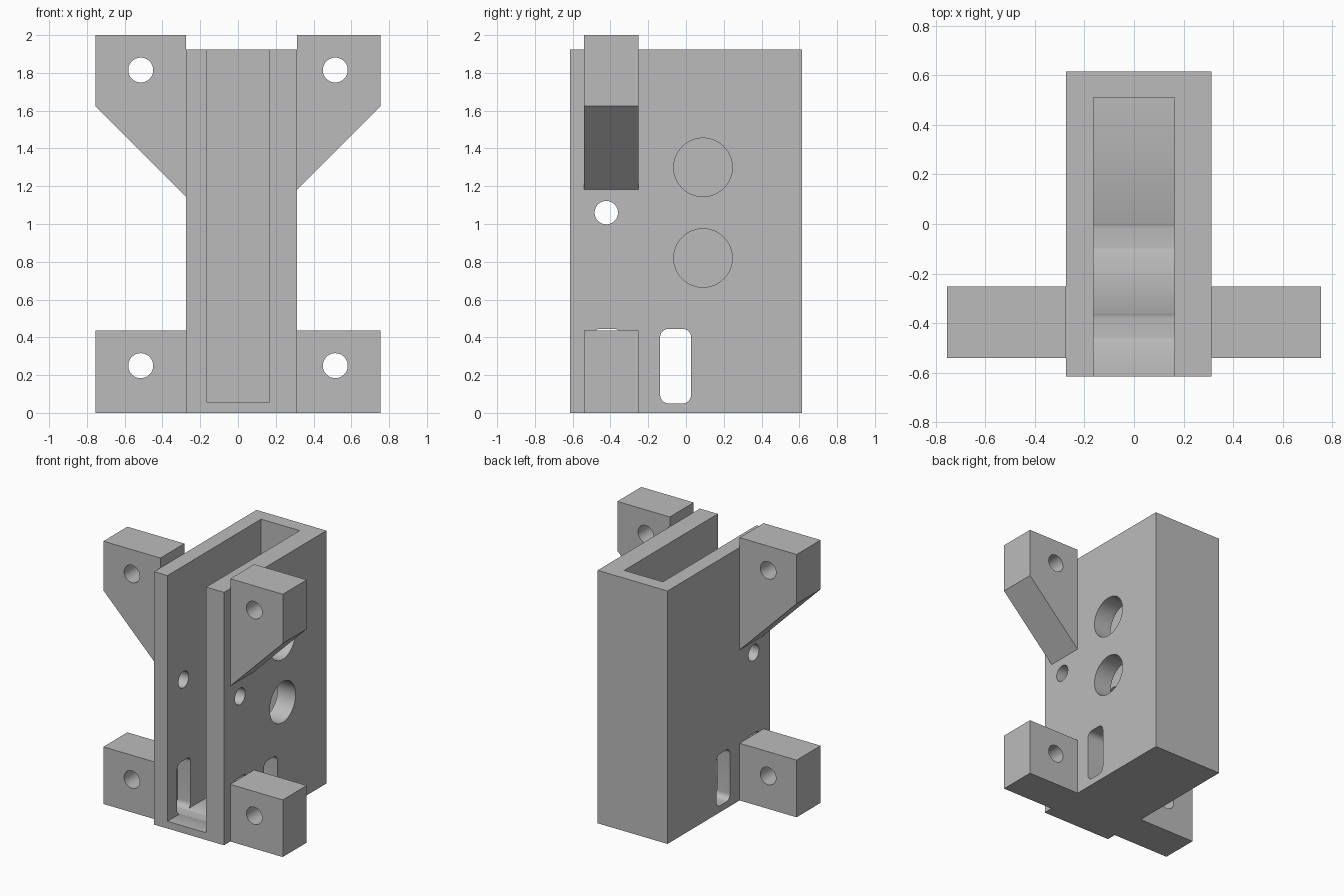
import bpy
import bmesh
from math import cos, sin, pi, radians
from mathutils import Vector

default = bpy.data.objects.get("Cube")
if default:
    bpy.data.objects.remove(default, do_unlink=True)

gray = bpy.data.materials.new("plain gray")
gray.use_nodes = True
colour = (0.5, 0.5, 0.5, 1)
gray.diffuse_color = colour
gray.node_tree.nodes["Principled BSDF"].inputs["Base Color"].default_value = colour


def prism(name, profile, axis, start, end):
    """Extrude a profile along x (profile in y, z) or along y (profile in x, z)."""
    bm = bmesh.new()
    place = (lambda a, b: (start, a, b)) if axis == "x" else (lambda a, b: (a, start, b))
    face = bm.faces.new([bm.verts.new(place(a, b)) for a, b in profile])
    step = Vector((end - start, 0, 0) if axis == "x" else (0, end - start, 0))
    grown = bmesh.ops.extrude_face_region(bm, geom=[face])["geom"]
    bmesh.ops.translate(bm, vec=step, verts=[v for v in grown if isinstance(v, bmesh.types.BMVert)])
    bmesh.ops.recalc_face_normals(bm, faces=bm.faces)
    mesh = bpy.data.meshes.new(name)
    bm.to_mesh(mesh)
    bm.free()
    mesh.materials.append(gray)
    obj = bpy.data.objects.new(name, mesh)
    bpy.context.collection.objects.link(obj)
    return obj


def rect(a0, a1, b0, b1):
    return [(a0, b0), (a1, b0), (a1, b1), (a0, b1)]


def circle(a, b, r, n=48):
    return [(a + r * cos(2 * pi * i / n), b + r * sin(2 * pi * i / n)) for i in range(n)]


def rounded(a0, a1, b0, b1, r, n=8):
    centres = [(a1 - r, b1 - r), (a0 + r, b1 - r), (a0 + r, b0 + r), (a1 - r, b0 + r)]
    return [(a + r * cos((q + i / n) * pi / 2), b + r * sin((q + i / n) * pi / 2))
            for q, (a, b) in enumerate(centres) for i in range(n + 1)]


def cut(obj, cutters):
    bpy.context.view_layer.objects.active = obj
    for cutter in cutters:
        cutter.hide_render = True
        mod = obj.modifiers.new("cut", "BOOLEAN")
        mod.operation = "DIFFERENCE"
        mod.solver = "EXACT"
        mod.object = cutter
        bpy.ops.object.modifier_apply(modifier=mod.name)
        bpy.data.objects.remove(cutter, do_unlink=True)
    bpy.ops.object.select_all(action="DESELECT")
    obj.select_set(True)
    bpy.ops.object.shade_smooth_by_angle(angle=radians(30))


LEFT, RIGHT, OUTER = 0.313, -0.275, 0.755
FRONT, BACK = -0.54, -0.252

# Channel body, open at the top and front, with a thicker left wall
body = prism("channel_body", rect(RIGHT, LEFT, 0, 1.925), "y", -0.615, 0.615)
cutters = [prism("channel_cutter", rect(-0.163, 0.163, 0.055, 2.2), "y", -0.8, 0.51)]
# Slots and pin hole through both walls
for y in (-0.418, -0.055):
    cutters.append(prism("slot_cutter", rounded(y - 0.082, y + 0.082, 0.05, 0.445, 0.045), "x", -0.6, 0.6))
cutters.append(prism("pin_cutter", circle(-0.422, 1.06, 0.062), "x", -0.6, 0.6))
# Large round openings in the left wall only
for z in (0.82, 1.3):
    cutters.append(prism("opening_cutter", circle(0.09, z, 0.155, 64), "x", 0.05, 0.6))
cut(body, cutters)

# Mounting lugs on both sides: square at the bottom, gusseted at the top
for side, inner, sign in (("left", LEFT, 1), ("right", RIGHT, -1)):
    outer = sign * OUTER
    slope_end = 1.625 - abs(outer - inner)
    shapes = {
        "lower": (rect(inner, outer, 0, 0.435), 0.25),
        "upper": ([(inner, slope_end), (outer, 1.625), (outer, 2), (inner, 2)], 1.815),
    }
    for level, (profile, hole_z) in shapes.items():
        lug = prism(f"{side}_{level}_lug", profile, "y", FRONT, BACK)
        cut(lug, [prism("bolt_cutter", circle(sign * 0.515, hole_z, 0.066), "y", -0.8, 0)])
